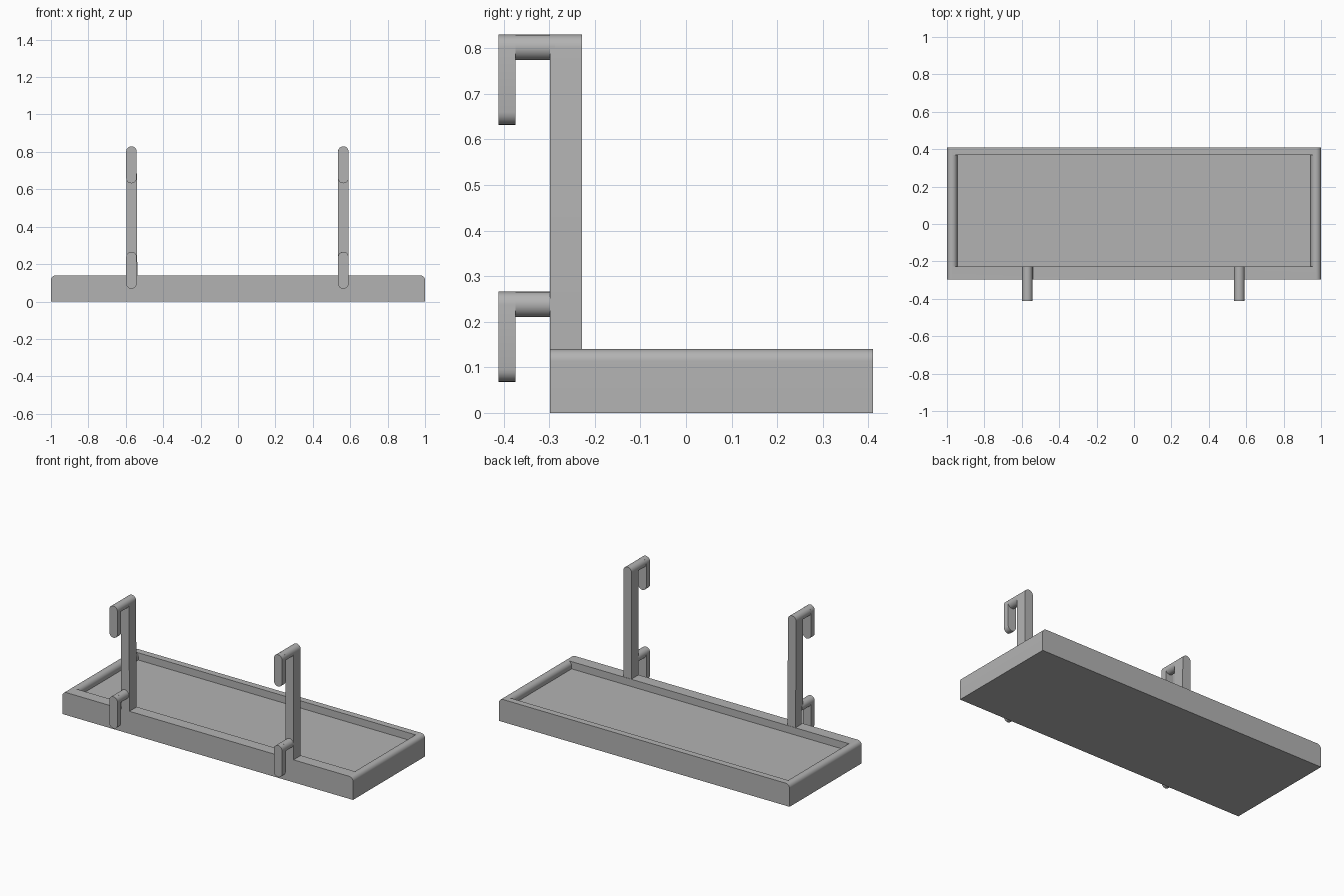
import bpy, bmesh
from math import sin, cos, pi, radians

cube = bpy.data.objects.get("Cube")
if cube:
    bpy.data.objects.remove(cube, do_unlink=True)

grey = bpy.data.materials.new("plain grey")
grey.use_nodes = True
grey.diffuse_color = (0.45, 0.45, 0.45, 1)
grey.node_tree.nodes["Principled BSDF"].inputs["Base Color"].default_value = grey.diffuse_color


def arc(cx, cz, r, start, end, steps=10):
    angles = [radians(start + (end - start) * i / steps) for i in range(steps + 1)]
    return [(cx + r * cos(a), cz + r * sin(a)) for a in angles]


def extrude(name, profile, y0, y1):
    """Solid made by sweeping an x-z profile along y."""
    bm = bmesh.new()
    face = bm.faces.new([bm.verts.new((x, y0, z)) for x, z in profile])
    new = bmesh.ops.extrude_face_region(bm, geom=[face])["geom"]
    bmesh.ops.translate(bm, vec=(0, y1 - y0, 0),
                        verts=[v for v in new if isinstance(v, bmesh.types.BMVert)])
    bmesh.ops.recalc_face_normals(bm, faces=bm.faces)
    mesh = bpy.data.meshes.new(name)
    bm.to_mesh(mesh)
    bm.free()
    mesh.materials.append(grey)
    obj = bpy.data.objects.new(name, mesh)
    bpy.context.collection.objects.link(obj)
    return obj


def smooth(obj):
    bpy.ops.object.select_all(action="DESELECT")
    obj.select_set(True)
    bpy.context.view_layer.objects.active = obj
    bpy.ops.object.shade_smooth_by_angle(angle=radians(35))


# Tray: slab with rounded end edges
FRONT, BACK, TOP, FLOOR, R = -0.298, 0.41, 0.14, 0.095, 0.027
slab = [(-1, 0), (1, 0)] + arc(1 - R, TOP - R, R, 0, 90) + arc(R - 1, TOP - R, R, 90, 180)
tray = extrude("tray", slab, FRONT, BACK)

# Recess whose ends flare outward to round the inner rim edges
IN = 0.945
flare = arc(IN + R, TOP - R, R, 180, 90)
right = [(IN, FLOOR)] + flare + [(IN + R, TOP + 0.1)]
recess = extrude("recess_cutter", right + [(-x, z) for x, z in reversed(right)], -0.226, 0.37)
recess.hide_render = True
recess.hide_set(True)
cut = tray.modifiers.new("recess", "BOOLEAN")
cut.object = recess
cut.operation = "DIFFERENCE"
cut.solver = "EXACT"
bpy.context.view_layer.objects.active = tray
bpy.ops.object.modifier_apply(modifier=cut.name)
bpy.data.objects.remove(recess, do_unlink=True)
smooth(tray)

# Posts and hooks
W = 0.028


def capsule(x, low, high):
    return arc(x, high - W, W, 0, 180) + arc(x, low + W, W, 180, 360)


for side, x, lean in (("right", -0.57, 0.004), ("left", 0.563, 0)):
    foot = [(x - W + lean, FLOOR), (x + W + lean, FLOOR)]
    smooth(extrude(side + "_post", foot + arc(x, 0.83 - W, W, 0, 180), FRONT, -0.228))
    for level, top, tip in (("upper", 0.83, 0.632), ("lower", 0.266, 0.068)):
        ring = arc(x, top - W, W, 0, 360, 24)[:-1]
        smooth(extrude(f"{side}_{level}_hook_arm", ring, -0.374, FRONT + 0.01))
        smooth(extrude(f"{side}_{level}_hook_tip", capsule(x, tip, top), -0.411, -0.374))
